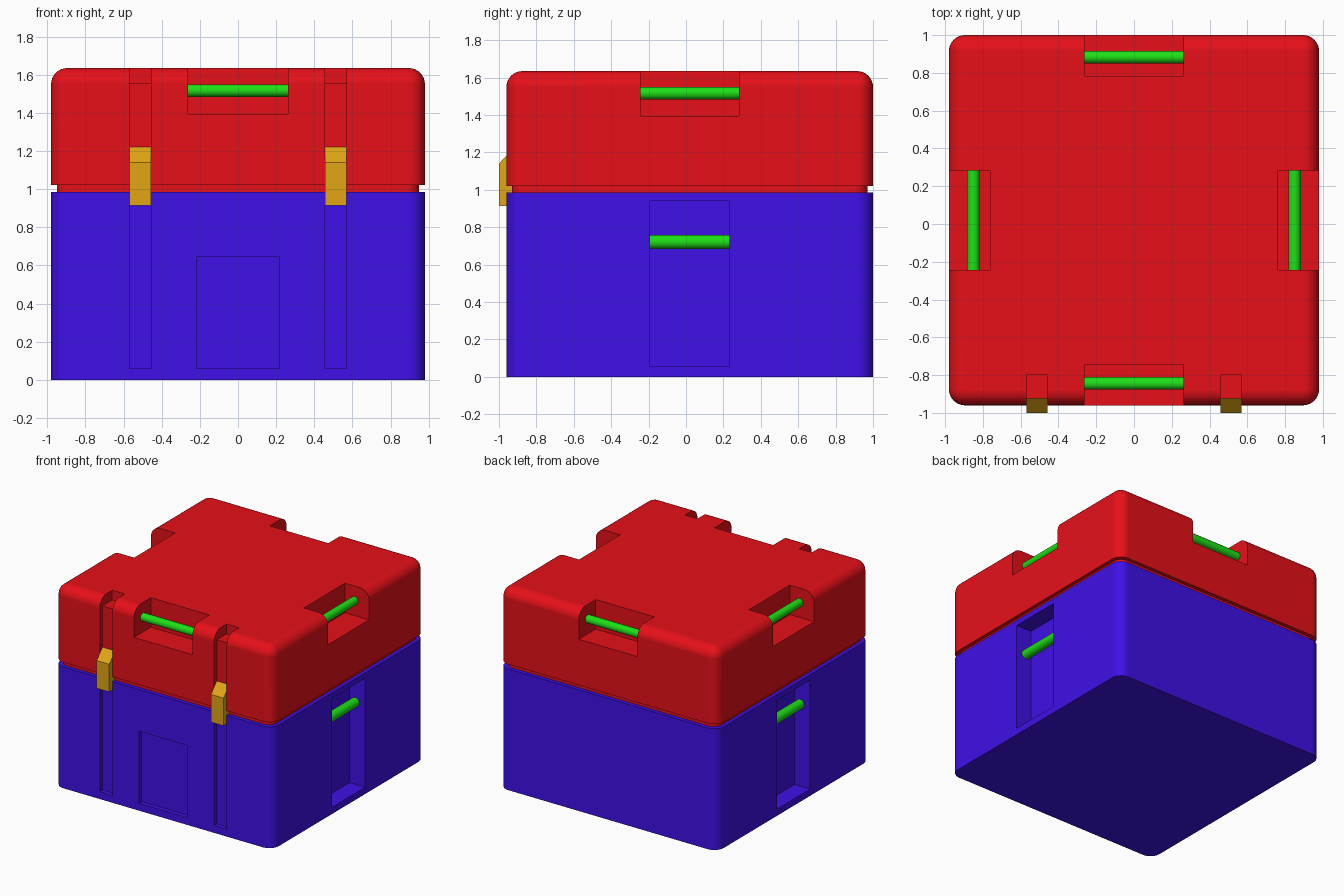
import bpy, bmesh, math
from mathutils import Vector

if "Cube" in bpy.data.objects:
    bpy.data.objects.remove(bpy.data.objects["Cube"])

CY = 0.02            # box centre in y (latches stick out at the front)
HALF = 0.98          # half width of the box


def material(name, rgb):
    m = bpy.data.materials.new(name)
    m.diffuse_color = (*rgb, 1)
    m.use_nodes = True
    m.node_tree.nodes["Principled BSDF"].inputs["Base Color"].default_value = m.diffuse_color
    return m


RED = material("red", (0.8, 0.005, 0.01))
BLUE = material("blue", (0.05, 0.005, 0.8))
GREEN = material("green", (0.012, 0.75, 0.008))
GOLD = material("gold", (0.75, 0.38, 0.008))


def finish(name, bm, mat=None):
    bmesh.ops.recalc_face_normals(bm, faces=bm.faces)
    me = bpy.data.meshes.new(name)
    bm.to_mesh(me)
    bm.free()
    ob = bpy.data.objects.new(name, me)
    bpy.context.collection.objects.link(ob)
    if mat:
        me.materials.append(mat)
    return ob


def smooth(ob):
    bpy.ops.object.select_all(action='DESELECT')
    ob.select_set(True)
    bpy.context.view_layer.objects.active = ob
    bpy.ops.object.shade_smooth_by_angle(angle=math.radians(35))


def box(name, x, y, z, mat=None, radius=0, round_top=False):
    """Box from (min, max) ranges, with rounded vertical and optional top edges."""
    bm = bmesh.new()
    bmesh.ops.create_cube(bm, size=1)
    for v in bm.verts:
        v.co = Vector([r[0] if c < 0 else r[1] for c, r in zip(v.co, (x, y, z))])
    if radius:
        def wanted(e):
            a, b = (v.co.z for v in e.verts)
            return abs(a - b) > 1e-5 or (round_top and min(a, b) > z[1] - 1e-5)
        bmesh.ops.bevel(bm, geom=[e for e in bm.edges if wanted(e)], offset=radius,
                        offset_type='OFFSET', segments=8, profile=0.5, affect='EDGES')
    return finish(name, bm, mat)


def carve(ob, cutters):
    """Subtract all cutters, apply, and shade."""
    for c in cutters:
        mod = ob.modifiers.new("cut", 'BOOLEAN')
        mod.operation, mod.solver, mod.object = 'DIFFERENCE', 'EXACT', c
    dg = bpy.context.evaluated_depsgraph_get()
    me = bpy.data.meshes.new_from_object(ob.evaluated_get(dg))
    ob.modifiers.clear()
    ob.data = me
    for c in cutters:
        bpy.data.objects.remove(c)
    smooth(ob)
    wn = ob.modifiers.new("weighted_normals", 'WEIGHTED_NORMAL')
    wn.keep_sharp = True


def bar(name, centre, length, radius, axis):
    bm = bmesh.new()
    bmesh.ops.create_cone(bm, cap_ends=True, segments=32, radius1=radius,
                          radius2=radius, depth=length)
    ob = finish(name, bm, GREEN)
    ob.location = centre
    ob.rotation_euler = (0, math.pi / 2, 0) if axis == 'x' else (math.pi / 2, 0, 0)
    smooth(ob)


X = (-HALF, HALF)
Y = (CY - HALF, CY + HALF)
GROOVE_Y = (-1.2, -0.925)
STRAPS = [(-0.57, -0.457), (0.457, 0.57)]

# Lower body with strap grooves, front panel recess and side recesses
body = box("body", X, Y, (0, 0.985), BLUE, 0.085)
cuts = [box("cut", s, GROOVE_Y, (0.06, 1.2)) for s in STRAPS]
cuts.append(box("cut", (-0.218, 0.218), GROOVE_Y, (0.06, 0.645)))
for x in ((0.84, 1.2), (-1.2, -0.84)):
    cuts.append(box("cut", x, (CY - 0.213, CY + 0.213), (0.055, 0.94)))
carve(body, cuts)

# Inset lip between body and lid
lip = box("lid_lip", (-0.95, 0.95), (CY - 0.95, CY + 0.95), (0.985, 1.03), RED, 0.07)
cuts = [box("cut", s, GROOVE_Y, (0.9, 1.2)) for s in STRAPS]
carve(lip, cuts)

# Lid with strap grooves and four handle notches
lid = box("lid", X, Y, (1.022, 1.635), RED, 0.085, True)
cuts = []
for s in STRAPS:
    cuts.append(box("cut", s, GROOVE_Y, (0.9, 1.8)))
    cuts.append(box("cut", s, (-1.3, -0.80), (1.555, 1.9)))
N = (0.763, 1.4)
W = 0.263
for sign in (-1, 1):
    r = sorted((sign * N[0], sign * N[1]))
    cuts.append(box("cut", r, (CY - W, CY + W), (1.395, 2)))
    cuts.append(box("cut", (-W, W), [CY + v for v in r], (1.395, 2)))
carve(lid, cuts)

# Handle bars
for sign, side, end in ((-1, "left", "front"), (1, "right", "back")):
    bar(f"lid_handle_{end}", (0, CY + sign * 0.864, 1.517), 2 * W, 0.033, 'x')
    bar(f"lid_handle_{side}", (sign * 0.85, CY, 1.517), 2 * W, 0.033, 'y')
    bar(f"body_handle_{side}", (sign * 0.89, CY, 0.722), 0.426, 0.038, 'y')

# Front latches: wedge-topped profile extruded across each groove
PROFILE = [(-1.0, 0.915), (-1.0, 1.14), (-0.925, 1.22), (-0.925, 0.915)]
for (x0, x1), side in zip(STRAPS, ("left", "right")):
    bm = bmesh.new()
    f = bm.faces.new([bm.verts.new((x0, y, z)) for y, z in PROFILE])
    ext = bmesh.ops.extrude_face_region(bm, geom=[f])
    bmesh.ops.translate(bm, vec=(x1 - x0, 0, 0),
                        verts=[v for v in ext["geom"] if isinstance(v, bmesh.types.BMVert)])
    finish(f"latch_{side}", bm, GOLD)
